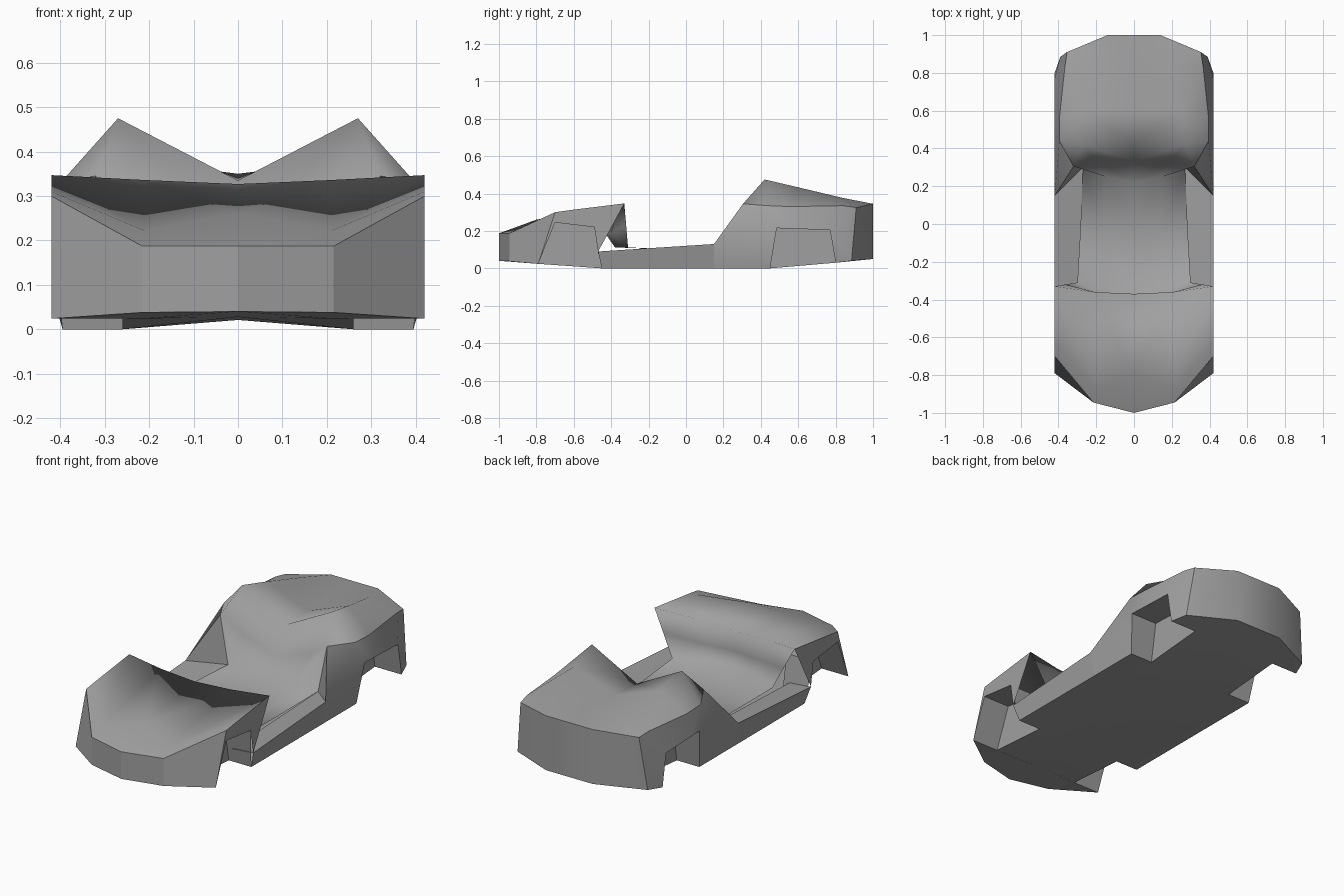
import bpy, bmesh

if "Cube" in bpy.data.objects:
    bpy.data.objects.remove(bpy.data.objects["Cube"])

# dark grey body paint
paint = bpy.data.materials.new("body_grey")
paint.diffuse_color = (.35, .35, .35, 1)
paint.use_nodes = True
paint.node_tree.nodes["Principled BSDF"].inputs["Base Color"].default_value = paint.diffuse_color


def finish(name, bm, angle=0.6, up=False):
    """Turn a half-body bmesh into a mirrored, smooth-shaded object."""
    bmesh.ops.remove_doubles(bm, verts=bm.verts, dist=0.0005)
    bmesh.ops.recalc_face_normals(bm, faces=bm.faces)
    if up and sum(f.normal.z * f.calc_area() for f in bm.faces) < 0:
        bmesh.ops.reverse_faces(bm, faces=bm.faces)
    mesh = bpy.data.meshes.new(name)
    bm.to_mesh(mesh)
    bm.free()
    mesh.materials.append(paint)
    ob = bpy.data.objects.new(name, mesh)
    bpy.context.collection.objects.link(ob)
    mod = ob.modifiers.new("Mirror", 'MIRROR')
    mod.use_clip = True
    mod.merge_threshold = 0.001
    bpy.ops.object.select_all(action='DESELECT')
    bpy.context.view_layer.objects.active = ob
    ob.select_set(True)
    bpy.ops.object.modifier_apply(modifier=mod.name)
    bpy.ops.object.shade_smooth_by_angle(angle=angle)
    return ob


def loft(bm, rows):
    """Skin quads between rows of equal point count."""
    grid = [[bm.verts.new(p) for p in row] for row in rows]
    for a, b in zip(grid, grid[1:]):
        for i in range(len(a) - 1):
            bm.faces.new((a[i], a[i + 1], b[i + 1], b[i]))


def poly(bm, pts):
    bm.faces.new([bm.verts.new(p) for p in pts])


# shared cross rows, centre line to outer edge
chin = [(0, -1, .04), (.215, -.945, .038), (.42, -.79, .024)]
nose = [(0, -1, .187), (.215, -.945, .187), (.42, -.70, .30)]
tail_top = [(0, 1, .345), (.14, 1, .345), (.355, .91, .325)]
tail_low = [(0, 1, .05), (.14, 1, .05), (.39, .885, .04)]

# nose panel
bm = bmesh.new()
loft(bm, [chin, nose])
finish("nose_panel", bm, 0.35)

# one flowing skin: hood, dashboard, cockpit floor, seat wall, twin humps, deck
bm = bmesh.new()
loft(bm, [nose,
          [(0, -.80, .26), (.21, -.87, .222), (.42, -.63, .31)],
          [(0, -.37, .327), (.21, -.36, .336), (.42, -.33, .347)],
          [(0, -.43, .185), (.18, -.40, .19), (.36, -.32, .23)],
          [(0, -.38, .112), (.16, -.36, .112), (.30, -.31, .112)],
          [(0, -.05, .10), (.15, -.05, .10), (.285, -.05, .10)],
          [(0, .22, .11), (.15, .25, .11), (.27, .30, .09)],
          [(0, .33, .20), (.20, .335, .26), (.32, .305, .345)],
          [(0, .42, .335), (.27, .42, .475), (.395, .44, .335)],
          [(0, .60, .34), (.245, .60, .433), (.395, .56, .33)],
          [(0, .84, .35), (.20, .84, .376), (.365, .84, .335)],
          tail_top])
finish("upper_body", bm, 3.14, up=True)

# tail panel
bm = bmesh.new()
loft(bm, [tail_top, tail_low])
finish("tail_panel", bm, 1.0)

# front fender side panel
bm = bmesh.new()
poly(bm, [(.42, y, z) for y, z in (
    (-.79, .024), (-.70, .30), (-.63, .31), (-.33, .347), (-.42, .18),
    (-.47, .09), (-.49, .22), (-.70, .245))])
finish("front_fender", bm)

# rear fender: panel ahead of, above and behind the arch
bm = bmesh.new()
poly(bm, [(.395, .45, 0), (.42, .485, .215), (.42, .15, .13), (.395, .15, 0)])
poly(bm, [(.42, .15, .13), (.42, .485, .215), (.395, .44, .335), (.32, .305, .345)])
loft(bm, [[(.395, .44, .335), (.395, .56, .33), (.365, .84, .335), (.355, .91, .325)],
          [(.42, .485, .215), (.42, .56, .212), (.42, .77, .205), (.39, .885, .04)]])
poly(bm, [(.42, .77, .205), (.42, .80, .03), (.39, .885, .04)])
finish("rear_fender", bm, 1.0)

# end face of the cockpit side
bm = bmesh.new()
poly(bm, [(.42, .15, .13), (.32, .305, .345), (.27, .30, .09)])
finish("cockpit_side", bm)

# sill: outer side and top step
bm = bmesh.new()
loft(bm, [[(.395, -.45, 0), (.395, .15, 0)],
          [(.42, -.47, .09), (.42, .15, .13)]])
finish("door_sill", bm)
bm = bmesh.new()
loft(bm, [[(.42, -.47, .09), (.42, .15, .13)],
          [(.295, -.47, .08), (.27, .30, .09)]])
finish("sill_top", bm)

# wheel wells: arch profile pushed inward plus the inner wall
for name, arch in (
        ("front_wheel_well", ((-.79, .024), (-.70, .245), (-.49, .22), (-.45, 0))),
        ("rear_wheel_well", ((.45, 0), (.485, .215), (.77, .205), (.80, .03)))):
    bm = bmesh.new()
    outer = [(.395 if z == 0 else .42, y, z) for y, z in arch]
    inner = [(.26, y, z) for y, z in arch]
    loft(bm, [outer, inner])
    poly(bm, inner)
    finish(name, bm, 0.3)

# underbody, narrowed between the wheel wells
bm = bmesh.new()
loft(bm, [chin, [(0, -.79, .028), (.215, -.79, .024), (.42, -.79, .024)]])
loft(bm, [[(0, -.79, .028), (.26, -.79, .024)], [(0, -.45, .021), (.26, -.45, 0)],
          [(0, .45, .021), (.26, .45, 0)], [(0, .80, .035), (.26, .80, .03)]])
loft(bm, [[(.26, -.45, 0), (.395, -.45, 0)], [(.26, .45, 0), (.395, .45, 0)]])
loft(bm, [[(0, .80, .035), (.26, .80, .03), (.42, .80, .03)], tail_low])
finish("underbody", bm)
